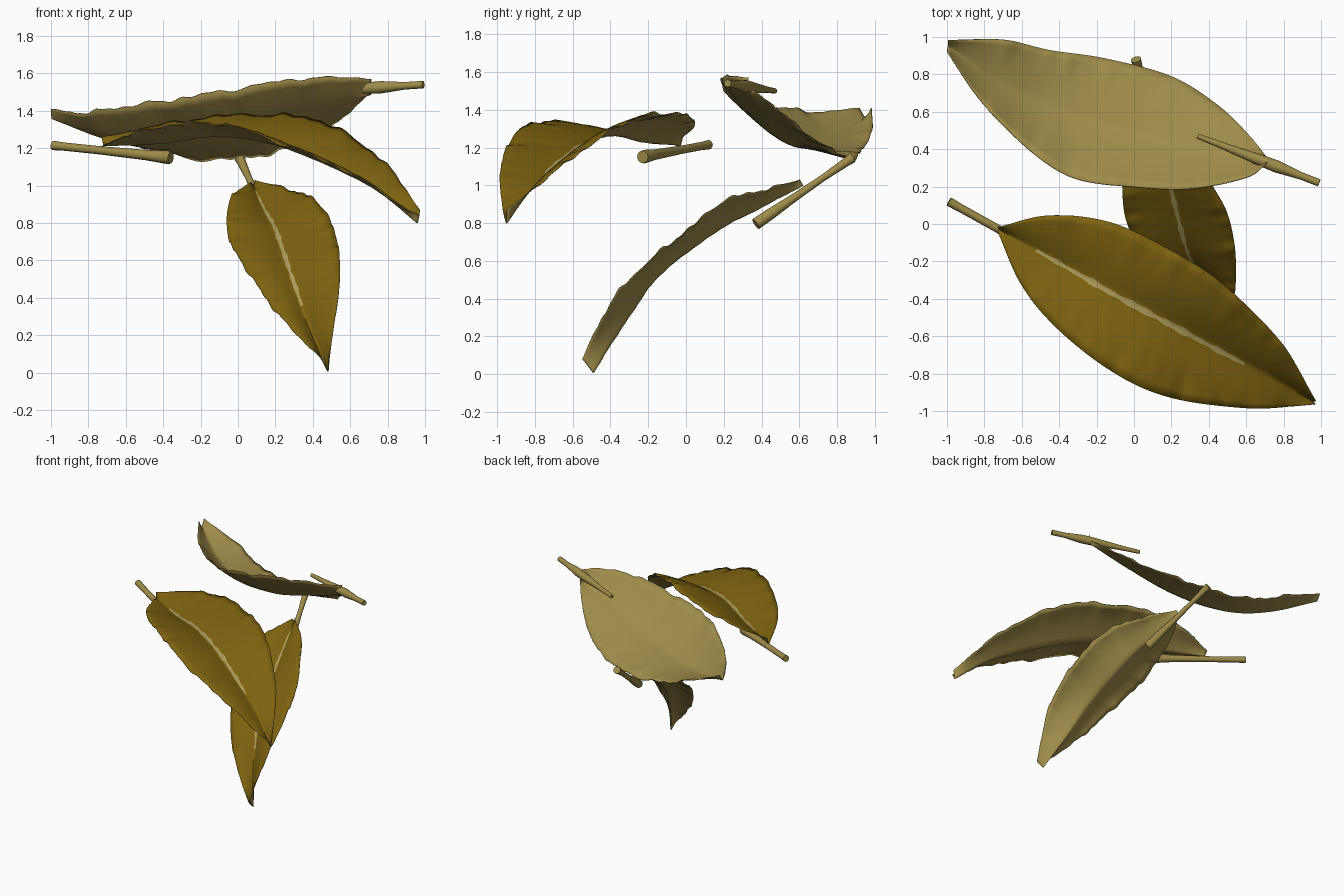
import bpy, bmesh, math
from mathutils import Vector

if "Cube" in bpy.data.objects:
    bpy.data.objects.remove(bpy.data.objects["Cube"])


def material(name, col):
    m = bpy.data.materials.new(name)
    m.diffuse_color = (*col, 1)
    m.use_nodes = True
    m.node_tree.nodes["Principled BSDF"].inputs["Base Color"].default_value = m.diffuse_color
    return m


brown = material("golden_brown", (0.205, 0.122, 0.005))
tan = material("leaf_tan", (0.345, 0.26, 0.068))
pale = material("pale_vein", (0.42, 0.335, 0.105))


def rail(pts, n):
    """Smooth curve through the points, resampled evenly by length."""
    p = [Vector(q) for q in pts]
    p = [2 * p[0] - p[1]] + p + [2 * p[-1] - p[-2]]
    fine = []
    for k in range(1, len(p) - 2):
        a, b, c, d = p[k - 1:k + 3]
        for s in range(20):
            t = s / 20
            fine.append(0.5 * (2 * b + (c - a) * t + (2 * a - 5 * b + 4 * c - d) * t * t
                               + (3 * b - a - 3 * c + d) * t ** 3))
    fine.append(p[-2])
    dist = [0.0]
    for a, b in zip(fine, fine[1:]):
        dist.append(dist[-1] + (b - a).length)
    out, k = [], 0
    for i in range(n + 1):
        target = dist[-1] * i / n
        while k < len(fine) - 2 and dist[k + 1] < target:
            k += 1
        f = (target - dist[k]) / max(dist[k + 1] - dist[k], 1e-9)
        out.append(fine[k].lerp(fine[k + 1], min(f, 1)))
    return out


def finish(name, bm, mats):
    me = bpy.data.meshes.new(name)
    bm.to_mesh(me)
    bm.free()
    for m in mats:
        me.materials.append(m)
    ob = bpy.data.objects.new(name, me)
    bpy.context.collection.objects.link(ob)
    bpy.context.view_layer.objects.active = ob
    ob.select_set(True)
    bpy.ops.object.shade_smooth_by_angle(angle=math.radians(50))
    ob.select_set(False)
    return ob


def leaf(name, left, mid, right, mats, vein, phase, power, bulge):
    """Blade lofted from left edge over the midrib to the right edge, with rippled margins."""
    n = 90
    L, M, R = rail(left, n), rail(mid, n), rail(right, n)
    half = [0.042, 0.12, 0.25, 0.4, 0.55, 0.7, 0.85, 1.0]
    vs = [-h for h in reversed(half)] + half
    bulge = Vector(bulge)
    bm = bmesh.new()
    rows = []
    for i in range(n + 1):
        row, u = [], i / n
        fade = math.sin(math.pi * u) ** 0.5 if 0 < i < n else 0
        for v in vs:
            w = abs(v)
            if w < 0.05:                      # uneven vein width
                w *= 1 + 0.4 * math.sin(i * 0.9 + phase) * math.cos(i * 0.37)
            e = L[i] if v < 0 else R[i]
            p = M[i].lerp(e, w)
            p.z = M[i].z + (e.z - M[i].z) * w ** power
            p += bulge * fade * math.sin(math.pi * w)
            side = 1.7 if v < 0 else 0
            wave = (math.sin(38 * u + phase + side) + 0.7 * math.sin(67 * u + 2 * phase + side)
                    + 0.5 * math.sin(109 * u + side))
            p.z += fade * (0.007 * w ** 3 * wave + 0.002 * w * math.sin(130 * u - 9 * w))
            row.append(bm.verts.new(p))
        rows.append(row)
    c = len(half) - 1
    for i in range(n):
        for j in range(len(vs) - 1):
            f = bm.faces.new((rows[i][j], rows[i][j + 1], rows[i + 1][j + 1], rows[i + 1][j]))
            if j == c and vein[0] < i / n < vein[1]:
                f.material_index = 2
    ob = finish(name, bm, mats)
    s = ob.modifiers.new("thickness", "SOLIDIFY")
    s.thickness = 0.005
    s.offset = -1
    s.material_offset = 1                     # underside colour
    s.material_offset_rim = 1
    return ob


def stem(name, a, b, radii):
    """Straight tapered stalk with capped ends."""
    a, b = Vector(a), Vector(b)
    q = (b - a).to_track_quat('Z', 'Y')
    bm = bmesh.new()
    rings, sides = [], 12
    for t, r in radii:
        o = a.lerp(b, t)
        rings.append([bm.verts.new(o + q @ Vector((r * math.cos(2 * math.pi * k / sides),
                                                   r * math.sin(2 * math.pi * k / sides), 0)))
                      for k in range(sides)])
    for r0, r1 in zip(rings, rings[1:]):
        for k in range(sides):
            m = (k + 1) % sides
            bm.faces.new((r0[k], r0[m], r1[m], r1[k]))
    bm.faces.new(list(reversed(rings[0])))
    bm.faces.new(rings[-1])
    finish(name, bm, [tan])


two_sided = [brown, tan, pale, tan]

# Front leaf, upper face showing
leaf("front_leaf",
     [(-.73, -.02, 1.26), (-.45, .045, 1.32), (-.1, 0, 1.375), (.3, -.2, 1.375), (.53, -.37, 1.31),
      (.8, -.65, 1.11), (.97, -.95, .87)],
     [(-.72, -.03, 1.215), (-.4, -.21, 1.225), (-.1, -.38, 1.26), (.2, -.54, 1.215),
      (.5, -.7, 1.1), (.75, -.83, .97), (.96, -.95, .80)],
     [(-.73, -.04, 1.21), (-.6, -.33, 1.27), (-.4, -.57, 1.32), (-.1, -.8, 1.335), (.2, -.93, 1.24),
      (.6, -.985, 1.07), (.85, -.975, .91), (.97, -.96, .84)],
     two_sided, (.11, .755), 0.4, 1.0, (0, 0, .02))
stem("front_stem", (-.99, .12, 1.215), (-.36, -.23, 1.15),
     [(0, .025), (.1, .022), (.4, .022), (.8, .028), (.97, .036), (1, .033)])

# Back leaf, turned over so the pale underside faces up
leaf("back_leaf",
     [(.71, .33, 1.57), (.6, .25, 1.58), (.3, .19, 1.57), (0, .2, 1.52), (-.3, .24, 1.47),
      (-.5, .35, 1.44), (-.7, .53, 1.41), (-.85, .7, 1.39), (-.995, .92, 1.41)],
     [(.71, .34, 1.49), (.35, .42, 1.36), (0, .5, 1.25), (-.4, .62, 1.2), (-.7, .75, 1.25),
      (-.995, .95, 1.36)],
     [(.71, .35, 1.51), (.62, .47, 1.42), (.45, .635, 1.28), (.2, .79, 1.18), (-.15, .885, 1.14),
      (-.45, .93, 1.19), (-.7, .985, 1.29), (-.995, .98, 1.41)],
     [tan, tan], (2, 3), 1.5, 1.25, (0, 0, 0))
stem("back_stem", (.99, .22, 1.54), (.34, .47, 1.5),
     [(0, .02), (.15, .02), (.35, .033), (.5, .03), (.8, .018), (1, .014)])

# Hanging leaf, tip pointing down
leaf("hanging_leaf",
     [(.09, .6, 1.03), (.28, .42, .98), (.42, .2, .92), (.5, .05, .8), (.54, -.14, .65),
      (.54, -.35, .45), (.51, -.47, .25), (.485, -.55, .08)],
     [(.08, .62, 1.0), (.15, .35, .855), (.2, .18, .765), (.28, -.13, .53), (.36, -.3, .3),
      (.42, -.4, .15), (.48, -.49, .006)],
     [(.07, .6, 1.02), (-.03, .42, .95), (-.06, .22, .84), (-.05, .05, .72), (0, -.08, .62),
      (.1, -.24, .47), (.2, -.35, .33), (.35, -.46, .17), (.47, -.53, .06)],
     two_sided, (.03, .72), 2.6, 1.0, (0, -.02, .012))
stem("hanging_stem", (.01, .88, 1.145), (.17, .37, .795),
     [(0, .028), (.06, .024), (.3, .018), (.6, .022), (.85, .03), (1, .032)])
